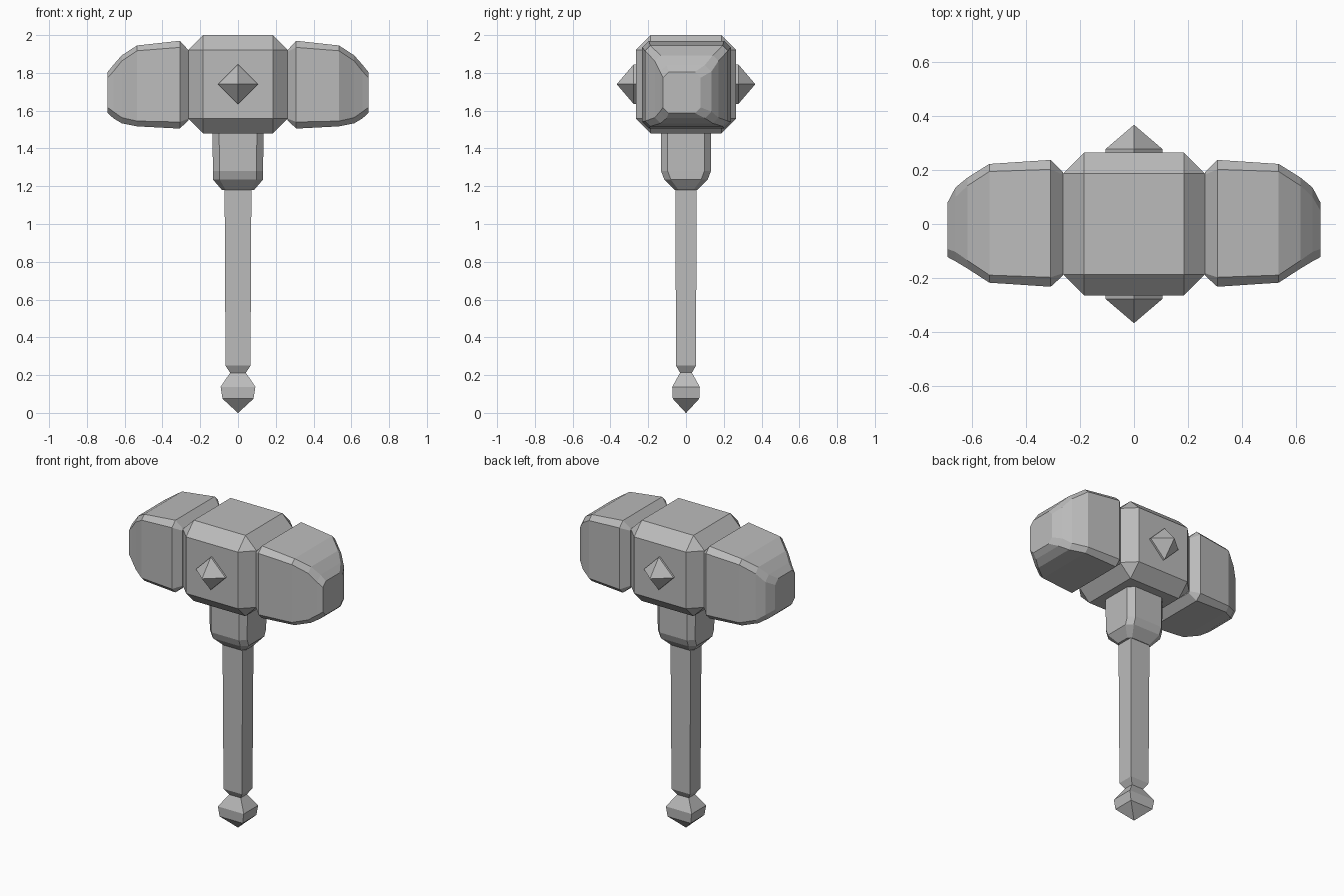
import bpy
import bmesh

cube = bpy.data.objects.get("Cube")
if cube:
    bpy.data.objects.remove(cube, do_unlink=True)

stone = bpy.data.materials.new("grey_stone")
stone.use_nodes = True
GREY = (0.5, 0.5, 0.5, 1)
stone.diffuse_color = GREY
stone.node_tree.nodes["Principled BSDF"].inputs["Base Color"].default_value = GREY


def outline(u0, u1, v0, v1, c):
    """Rectangle, with cut corners when c > 0."""
    if c == 0:
        return [(u0, v0), (u1, v0), (u1, v1), (u0, v1)]
    return [(u0 + c, v0), (u1 - c, v0), (u1, v0 + c), (u1, v1 - c),
            (u1 - c, v1), (u0 + c, v1), (u0, v1 - c), (u0, v0 + c)]


def loft(name, rings):
    """Skin a list of equal-length rings of points and cap both ends."""
    bm = bmesh.new()
    loops = [[bm.verts.new(p) for p in ring] for ring in rings]
    n = len(loops[0])
    for a, b in zip(loops, loops[1:]):
        for i in range(n):
            j = (i + 1) % n
            bm.faces.new((a[i], a[j], b[j], b[i]))
    bm.faces.new(loops[0][::-1])
    bm.faces.new(loops[-1])
    bmesh.ops.remove_doubles(bm, verts=bm.verts, dist=0.0005)
    bmesh.ops.recalc_face_normals(bm, faces=bm.faces)
    return finish(name, bm)


def finish(name, bm):
    mesh = bpy.data.meshes.new(name)
    bm.to_mesh(mesh)
    bm.free()
    mesh.materials.append(stone)
    obj = bpy.data.objects.new(name, mesh)
    bpy.context.collection.objects.link(obj)
    return obj


def column(name, sections):
    """Upright part from (z, half width, half depth, corner cut)."""
    loft(name, [[(x, y, z) for x, y in outline(-w, w, -d, d, c)]
                for z, w, d, c in sections])


# Middle block of the head, with bevelled edges
bm = bmesh.new()
bmesh.ops.create_cube(bm, size=1)
for v in bm.verts:
    v.co.x *= 0.524
    v.co.y *= 0.53
    v.co.z = 1.74 + v.co.z * 0.52
bmesh.ops.bevel(bm, geom=bm.edges[:], offset=0.078, segments=1,
                affect='EDGES', profile=0.5)
finish("head_block", bm)

# Rounded striking ends: (x, y low, y high, z low, z high, corner cut)
END = [(0.262, -0.19, 0.19, 1.55, 1.92, 0.008),
       (0.308, -0.232, 0.237, 1.505, 1.97, 0.035),
       (0.535, -0.217, 0.222, 1.517, 1.945, 0.028),
       (0.615, -0.165, 0.172, 1.533, 1.893, 0.03),
       (0.66, -0.138, 0.135, 1.56, 1.842, 0.035),
       (0.69, -0.122, 0.078, 1.587, 1.805, 0.03)]
for name, s in (("left_striking_end", 1), ("right_striking_end", -1)):
    loft(name, [[(s * x, y, z) for y, z in outline(*box)] for x, *box in END])

# Spikes on the front and back of the head
for name, s in (("front_spike", -1), ("back_spike", 1)):
    loft(name, [[(r, s * y, 1.74), (0, s * y, 1.74 + r),
                 (-r, s * y, 1.74), (0, s * y, 1.74 - r)]
                for y, r in ((0.24, 0.105), (0.277, 0.105), (0.366, 0.001))])

# Collar under the head
column("collar", [(1.18, 0.085, 0.06, 0.02), (1.235, 0.132, 0.115, 0.035),
                  (1.28, 0.133, 0.132, 0.035), (1.5, 0.135, 0.132, 0.035)])

# Handle with a narrow neck at the bottom
column("handle", [(0.21, 0.04, 0.03, 0), (0.25, 0.066, 0.053, 0),
                  (1.2, 0.071, 0.056, 0)])

# Pointed pommel
column("pommel", [(0, 0.001, 0.001, 0), (0.075, 0.082, 0.07, 0),
                  (0.138, 0.092, 0.073, 0), (0.215, 0.04, 0.03, 0)])
